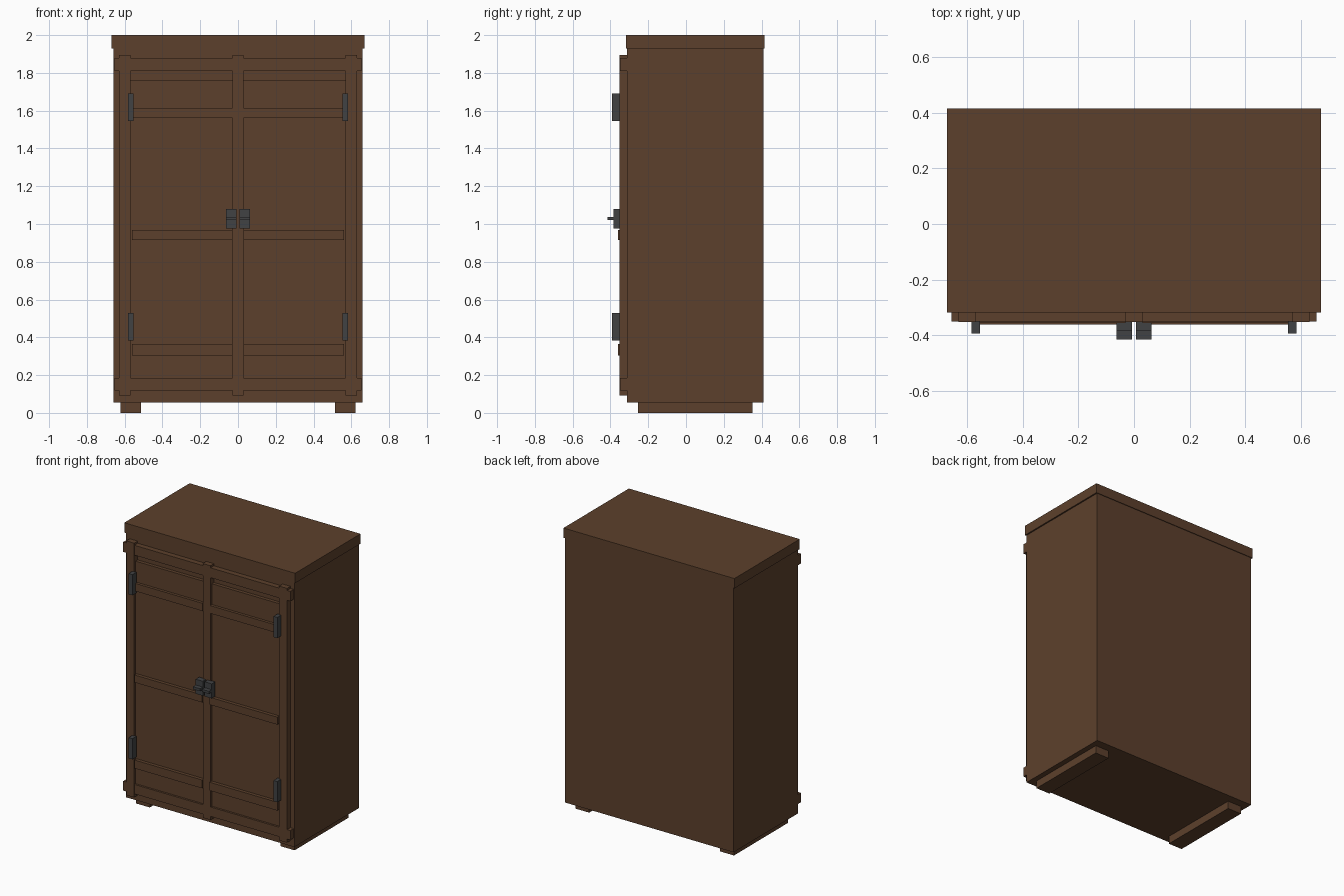
import bpy
import bmesh
from mathutils import Vector

cube = bpy.data.objects.get("Cube")
if cube:
    bpy.data.objects.remove(cube, do_unlink=True)


def material(name, color):
    mat = bpy.data.materials.new(name)
    mat.use_nodes = True
    mat.diffuse_color = color
    mat.node_tree.nodes["Principled BSDF"].inputs["Base Color"].default_value = color
    return mat


wood = material("brown wood", (0.108, 0.051, 0.025, 1))
iron = material("dark iron", (0.053, 0.055, 0.057, 1))


def box(name, x, y, z, mat=wood):
    """Box spanning the given (low, high) ranges."""
    low, high = (Vector(c) for c in zip(x, y, z))
    bm = bmesh.new()
    bmesh.ops.create_cube(bm, size=1)
    for v in bm.verts:
        v.co = (low + high) / 2 + v.co * (high - low)
    mesh = bpy.data.meshes.new(name)
    bm.to_mesh(mesh)
    bm.free()
    mesh.materials.append(mat)
    obj = bpy.data.objects.new(name, mesh)
    bpy.context.collection.objects.link(obj)
    return obj


def pair(name, x, y, z, mat=wood):
    """A box on the left and its mirror on the right."""
    box("left_" + name, x, y, z, mat)
    box("right_" + name, (-x[1], -x[0]), y, z, mat)


BODY_FRONT = -0.312
INSIDE = BODY_FRONT + 0.02   # trim sinks a little into the cabinet
STILE_FRONT = -0.351

# Carcass, lid and runners
box("cabinet_body", (-0.66, 0.66), (BODY_FRONT, 0.41), (0.055, 1.94))
box("lid", (-0.67, 0.67), (-0.317, 0.415), (1.93, 2.0))
pair("foot_runner", (0.513, 0.622), (-0.255, 0.351), (0, 0.06))

# Front frame
pair("outer_stile", (0.568, 0.63), (STILE_FRONT, INSIDE), (0.093, 1.895))
box("middle_stile", (-0.03, 0.03), (STILE_FRONT, INSIDE), (0.093, 1.895))
for name, z in (("bottom_rail", (0.118, 0.185)), ("top_rail", (1.81, 1.88))):
    box(name, (-0.655, 0.655), (-0.35, INSIDE), z)

# Door panels, stopping short of the top rail, and their slats
pair("door_panel", (0.025, 0.575), (-0.336, INSIDE), (0.18, 1.762))
pair("upper_slat", (0.03, 0.57), (-0.356, INSIDE), (1.56, 1.615))
pair("middle_slat", (0.03, 0.56), (-0.36, INSIDE), (0.914, 0.967))
pair("lower_slat", (0.03, 0.56), (-0.36, INSIDE), (0.305, 0.364))

# Hinges
for name, z in (("lower_hinge", 0.382), ("upper_hinge", 1.545)):
    pair(name, (0.553, 0.583), (-0.392, -0.345), (z, z + 0.147), iron)

# Latch plates with pull ledges
pair("latch_plate", (0.007, 0.063), (-0.384, -0.345), (0.976, 1.079), iron)
pair("latch_pull", (0.007, 0.063), (-0.415, -0.38), (1.02, 1.038), iron)
